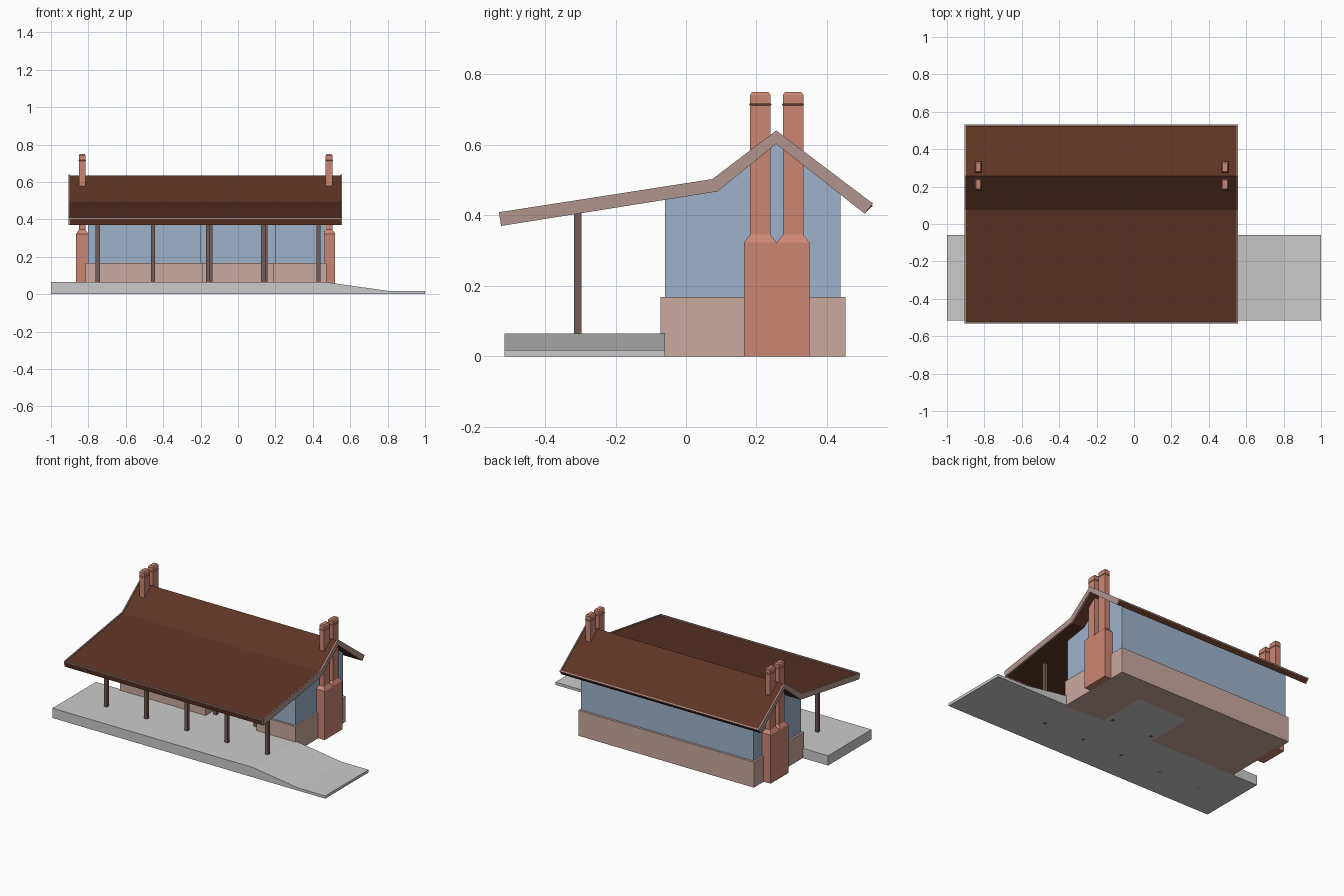
import bpy, bmesh

if "Cube" in bpy.data.objects:
    bpy.data.objects.remove(bpy.data.objects["Cube"])

def mat(name, rgb):
    m = bpy.data.materials.new(name)
    m.diffuse_color = (*rgb, 1)
    m.use_nodes = True
    m.node_tree.nodes["Principled BSDF"].inputs["Base Color"].default_value = m.diffuse_color
    return m

ROOF = mat("roof_brown", (0.11, 0.035, 0.018))
TRIM = mat("trim_taupe", (0.45, 0.30, 0.27))
BASE = mat("pale_masonry", (0.60, 0.40, 0.35))
WALL = mat("blue_wall", (0.34, 0.45, 0.60))
BRICK = mat("brick", (0.60, 0.24, 0.17))
POST = mat("dark_wood", (0.17, 0.11, 0.10))

def finish(name, bm, m):
    bmesh.ops.recalc_face_normals(bm, faces=bm.faces)
    me = bpy.data.meshes.new(name)
    bm.to_mesh(me)
    bm.free()
    ob = bpy.data.objects.new(name, me)
    bpy.context.collection.objects.link(ob)
    if m:
        me.materials.append(m)
    return ob

def loft(name, rings, m):
    """Close a stack of equal-length point loops into a solid."""
    bm = bmesh.new()
    loops = [[bm.verts.new(p) for p in r] for r in rings]
    n = len(loops[0])
    for a, b in zip(loops, loops[1:]):
        for i in range(n):
            j = (i + 1) % n
            bm.faces.new((a[i], a[j], b[j], b[i]))
    bm.faces.new(loops[0])
    bm.faces.new(loops[-1])
    return finish(name, bm, m)

def prism_x(name, prof, x0, x1, m):
    return loft(name, [[(x, y, z) for y, z in prof] for x in (x0, x1)], m)

def prism_y(name, prof, y0, y1, m):
    return loft(name, [[(x, y, z) for x, z in prof] for y in (y0, y1)], m)

def rect(cx, cy, hx, hy, z):
    return [(cx - hx, cy - hy, z), (cx + hx, cy - hy, z),
            (cx + hx, cy + hy, z), (cx - hx, cy + hy, z)]

def box(name, x0, x1, y0, y1, z0, z1, m=None):
    c = ((x0 + x1) / 2, (y0 + y1) / 2, (x1 - x0) / 2, (y1 - y0) / 2)
    return loft(name, [rect(*c, z0), rect(*c, z1)], m)

def cut_recess(ob, half, back):
    c = box(ob.name + "_cutter", -half, half, -0.3, back, -0.1, 1)
    c.hide_render = True
    c.hide_viewport = True
    c.display_type = 'WIRE'
    mod = ob.modifiers.new("recess", 'BOOLEAN')
    mod.operation, mod.solver, mod.object = 'DIFFERENCE', 'EXACT', c

# porch slab with ramp, and the entry floor
prism_y("porch_slab", [(-1, 0), (1, 0), (1, 0.018), (0.8, 0.018), (0.47, 0.065), (-1, 0.065)],
        -0.515, -0.06, None)
box("entry_floor", -0.187, 0.187, -0.062, 0.267, 0, 0.065)

# building with a front entry recess
base = box("masonry_base", -0.815, 0.473, -0.073, 0.453, 0, 0.168, BASE)
cut_recess(base, 0.186, 0.266)
walls = prism_x("upper_walls", [(-0.06, 0.16), (0.438, 0.16), (0.438, 0.462), (0.256, 0.605),
                                (0.09, 0.472), (-0.06, 0.447)], -0.802, 0.462, WALL)
cut_recess(walls, 0.199, 0.28)

# roof slab, gable boards and eave boards
under = [(0.507, 0.405), (0.256, 0.603), (0.09, 0.468), (-0.525, 0.37)]
top = [(-0.53, 0.409), (0.075, 0.503), (0.256, 0.641), (0.53, 0.434)]
d = 0.007
prism_x("roof", under + [(y, z - d) for y, z in top], -0.898, 0.55, ROOF)
for side, x in (("left", -0.905), ("right", 0.549)):
    prism_x("gable_board_" + side, under + top, x, x + 0.008, TRIM)
prism_x("front_eave_board", [(-0.525, 0.37), (-0.531, 0.409), (-0.523, 0.41), (-0.517, 0.371)],
        -0.905, 0.557, TRIM)
prism_x("back_eave_board", [(0.507, 0.405), (0.531, 0.434), (0.525, 0.439), (0.501, 0.41)],
        -0.905, 0.557, TRIM)

# porch posts and the two entry posts
h = 0.011
for i in range(5):
    x = -0.75 + i * 0.295
    box(f"porch_post_{i + 1}", x - h, x + h, -0.307 - h, -0.307 + h, 0, 0.41, POST)
for i, x in enumerate((-0.148, 0.148)):
    box(f"entry_post_{i + 1}", x - h, x + h, -0.02 - h, -0.02 + h, 0, 0.46, POST)

# twin-flue chimneys at both ends
flue = [(0.323, 0.0325, 0.0465), (0.345, 0.018, 0.029), (0.712, 0.018, 0.029),
        (0.715, 0.021, 0.032), (0.718, 0.018, 0.029), (0.742, 0.018, 0.029),
        (0.75, 0.013, 0.023)]
for side, x in (("left", -0.833), ("right", 0.487)):
    box("chimney_base_" + side, x - 0.0325, x + 0.0325, 0.1645, 0.3505, 0, 0.323, BRICK)
    for part, y in (("front", 0.211), ("back", 0.304)):
        loft(f"flue_{side}_{part}", [rect(x, y, hx, hy, z) for z, hx, hy in flue], BRICK)
